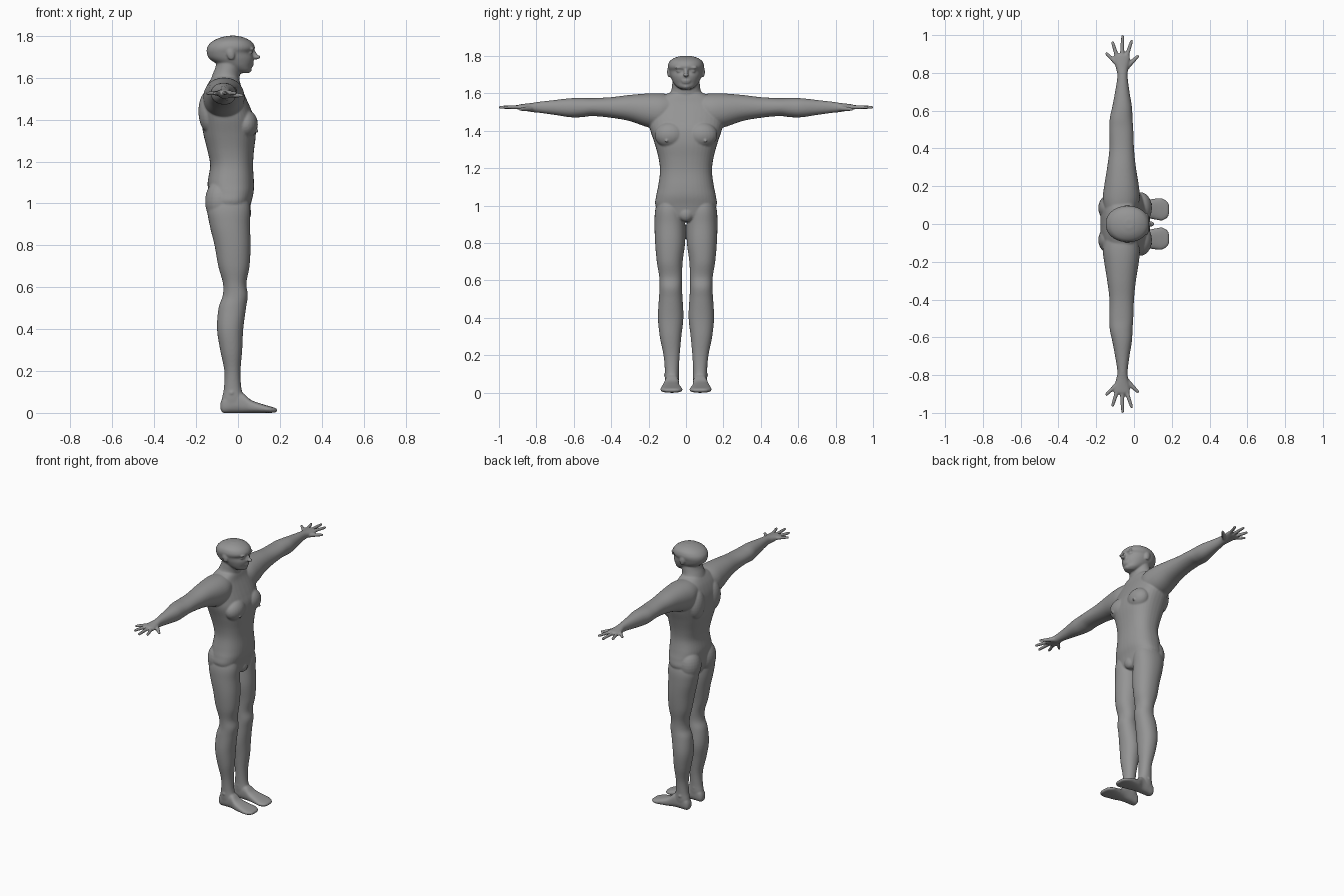
import bpy, bmesh, math
from mathutils import Vector, Matrix

bm = bmesh.new()


def spline(rows, steps=5):
    """Catmull-Rom smoothing of a list of cross-section rows."""
    out = []
    for i in range(len(rows) - 1):
        p0, p1 = rows[max(i - 1, 0)], rows[i]
        p2, p3 = rows[i + 1], rows[min(i + 2, len(rows) - 1)]
        for s in range(steps):
            t = s / steps
            out.append([0.5 * (2 * b + (c - a) * t + (2 * a - 5 * b + 4 * c - d) * t * t
                               + (3 * b - a - 3 * c + d) * t ** 3)
                        for a, b, c, d in zip(p0, p1, p2, p3)])
    out.append(list(rows[-1]))
    return out


def loft(axis, rows, n=2.2, mirror=False, seg=40):
    """Closed skin over rows (t, a0, a1, b0, b1); a and b are the other two axes in order."""
    others = [k for k in range(3) if k != axis]
    for sign in ((1, -1) if mirror else (1,)):
        rings = []
        for t, a0, a1, b0, b1 in spline(rows):
            ring = []
            for k in range(seg):
                ang = 2 * math.pi * k / seg
                c, s = math.cos(ang), math.sin(ang)
                co = Vector()
                co[axis] = t
                co[others[0]] = (a0 + a1) / 2 + (a1 - a0) / 2 * math.copysign(abs(c) ** (2 / n), c)
                co[others[1]] = (b0 + b1) / 2 + (b1 - b0) / 2 * math.copysign(abs(s) ** (2 / n), s)
                co.y *= sign
                ring.append(bm.verts.new(co))
            rings.append(ring)
        faces = [bm.faces.new((p[k], p[(k + 1) % seg], q[(k + 1) % seg], q[k]))
                 for p, q in zip(rings, rings[1:]) for k in range(seg)]
        faces += [bm.faces.new(rings[0][::-1]), bm.faces.new(rings[-1])]
        bmesh.ops.recalc_face_normals(bm, faces=faces)


def blob(center, radii, mirror=False, tilt=0.0):
    """Ellipsoid muscle or feature, tilted about y."""
    for sign in ((1, -1) if mirror else (1,)):
        m = (Matrix.Translation((center[0], center[1] * sign, center[2]))
             @ Matrix.Rotation(tilt, 4, 'Y') @ Matrix.Diagonal((*radii, 1)))
        bmesh.ops.create_uvsphere(bm, u_segments=24, v_segments=16, radius=1, matrix=m)


def finger(p, q, r0, r1):
    """Tapered round-ended finger on both hands."""
    for sign in (1, -1):
        a, b = Vector(p), Vector(q)
        a.y *= sign
        b.y *= sign
        d = b - a
        m = Matrix.Translation((a + b) / 2) @ d.to_track_quat('Z', 'Y').to_matrix().to_4x4()
        bmesh.ops.create_cone(bm, cap_ends=True, segments=16, radius1=r0, radius2=r1,
                              depth=d.length, matrix=m)
        bmesh.ops.create_uvsphere(bm, u_segments=16, v_segments=8, radius=r1,
                                  matrix=Matrix.Translation(b))


# Torso: z, back, front, half width
torso = [(0.915, -0.09, 0.03, 0.05), (0.94, -0.11, 0.05, 0.12), (1.0, -0.135, 0.062, 0.163),
         (1.05, -0.14, 0.074, 0.16), (1.1, -0.145, 0.076, 0.15), (1.18, -0.133, 0.072, 0.139),
         (1.25, -0.145, 0.076, 0.146), (1.33, -0.165, 0.085, 0.167), (1.4, -0.175, 0.08, 0.19),
         (1.45, -0.178, 0.062, 0.2), (1.5, -0.172, 0.04, 0.2), (1.55, -0.155, 0.018, 0.18),
         (1.585, -0.135, 0.008, 0.13), (1.605, -0.12, 0.0, 0.085)]
loft(2, [(z, a, b, -w, w) for z, a, b, w in torso], 2.4)
blob((0.035, 0.085, 1.378), (0.06, 0.083, 0.07), True)       # chest muscles
blob((0.092, 0.105, 1.345), (0.006, 0.007, 0.007), True)     # nipples
blob((-0.14, 0.085, 1.44), (0.049, 0.065, 0.1), True)        # shoulder blades
blob((-0.085, 0.08, 1.01), (0.072, 0.078, 0.105), True)      # buttocks
blob((0.035, 0, 0.955), (0.028, 0.04, 0.04))                 # groin

# Legs
loft(2, [(1.06, -0.11, 0.04, 0.03, 0.14), (0.98, -0.145, 0.058, 0.012, 0.164),
         (0.9, -0.136, 0.057, 0.004, 0.168), (0.8, -0.112, 0.06, 0.005, 0.165),
         (0.7, -0.094, 0.055, 0.018, 0.156), (0.62, -0.072, 0.04, 0.021, 0.143),
         (0.56, -0.073, 0.047, 0.022, 0.141), (0.5, -0.093, 0.038, 0.018, 0.145),
         (0.4, -0.1, 0.025, 0.014, 0.15), (0.3, -0.085, 0.02, 0.025, 0.14),
         (0.2, -0.065, 0.012, 0.034, 0.12), (0.12, -0.067, 0.016, 0.038, 0.113),
         (0.07, -0.076, 0.03, 0.038, 0.113), (0.03, -0.078, 0.04, 0.042, 0.108)], 2.15, True)

# Feet
loft(0, [(-0.084, 0.06, 0.09, 0.018, 0.045), (-0.07, 0.046, 0.104, 0, 0.075),
         (-0.03, 0.04, 0.11, 0, 0.1), (0.02, 0.038, 0.113, 0, 0.096),
         (0.06, 0.034, 0.125, 0, 0.063), (0.11, 0.024, 0.134, 0, 0.044),
         (0.15, 0.019, 0.135, 0, 0.032), (0.177, 0.035, 0.118, 0.002, 0.024),
         (0.186, 0.055, 0.1, 0.007, 0.018)], 2.6, True)
blob((-0.03, 0.077, 0.095), (0.025, 0.041, 0.022), True)     # ankle bones

# Arms and palms: y, back, front, bottom, top
loft(1, [(0.06, -0.15, 0.01, 1.44, 1.592), (0.13, -0.165, 0.03, 1.41, 1.6),
         (0.2, -0.158, 0.026, 1.418, 1.6), (0.3, -0.142, 0.01, 1.452, 1.592),
         (0.4, -0.13, 0.0, 1.47, 1.58), (0.5, -0.13, -0.004, 1.479, 1.575),
         (0.56, -0.128, -0.008, 1.473, 1.576), (0.62, -0.115, -0.011, 1.473, 1.574),
         (0.7, -0.1, -0.024, 1.485, 1.565), (0.78, -0.088, -0.034, 1.496, 1.556),
         (0.82, -0.094, -0.031, 1.5, 1.55), (0.86, -0.106, -0.024, 1.507, 1.545),
         (0.89, -0.108, -0.022, 1.512, 1.541), (0.9, -0.095, -0.035, 1.516, 1.536)], 2.15, True)
for p, q in (((-0.092, 0.85), (-0.145, 0.902)), ((-0.088, 0.88), (-0.113, 0.96)),
             ((-0.064, 0.88), (-0.06, 0.993)), ((-0.042, 0.88), (-0.013, 0.968))):
    finger((*p, 1.527), (*q, 1.526), 0.012, 0.0085)
finger((-0.045, 0.825, 1.52), (0.02, 0.888, 1.515), 0.016, 0.0085)   # thumb

# Neck and head: z, back, front, half width
neck = [(1.54, -0.14, 0.0, 0.1), (1.59, -0.13, 0.006, 0.09), (1.62, -0.12, 0.01, 0.078),
        (1.65, -0.108, 0.015, 0.074), (1.69, -0.1, 0.02, 0.07)]
loft(2, [(z, a, b, -w, w) for z, a, b, w in neck], 2)
head = [(1.622, 0.0, 0.048, 0.026), (1.635, -0.035, 0.063, 0.048), (1.655, -0.075, 0.066, 0.066),
        (1.675, -0.115, 0.073, 0.077), (1.695, -0.14, 0.075, 0.085), (1.72, -0.149, 0.069, 0.091),
        (1.738, -0.149, 0.08, 0.096), (1.755, -0.142, 0.078, 0.095), (1.775, -0.122, 0.062, 0.085),
        (1.792, -0.085, 0.03, 0.058), (1.801, -0.045, -0.005, 0.022)]
loft(2, [(z, a, b, -w, w) for z, a, b, w in head], 2.1)
blob((0.078, 0, 1.712), (0.012, 0.011, 0.028), tilt=-0.4)    # nose bridge
blob((0.09, 0, 1.699), (0.018, 0.015, 0.01))                 # nose tip
blob((0.058, 0.036, 1.72), (0.012, 0.016, 0.009), True)      # eyes
blob((0.066, 0.036, 1.738), (0.012, 0.026, 0.007), True)     # brows
blob((0.067, 0, 1.669), (0.009, 0.026, 0.006))               # upper lip
blob((0.065, 0, 1.659), (0.009, 0.022, 0.006))               # lower lip
blob((0.05, 0, 1.638), (0.016, 0.022, 0.014))                # chin
blob((-0.035, 0.091, 1.715), (0.019, 0.01, 0.03), True, -0.2)  # ears

# One fused, smooth skin
mesh = bpy.data.meshes.new("body")
bm.to_mesh(mesh)
bm.free()
body = bpy.data.objects.new("body", mesh)
bpy.context.collection.objects.link(body)
skin = bpy.data.materials.new("grey skin")
skin.diffuse_color = (0.3, 0.3, 0.3, 1)
mesh.materials.append(skin)
remesh = body.modifiers.new("fuse", 'REMESH')
remesh.mode = 'VOXEL'
remesh.voxel_size = 0.005
remesh.use_smooth_shade = True
soften = body.modifiers.new("soften", 'SMOOTH')
soften.factor = 0.5
soften.iterations = 4
